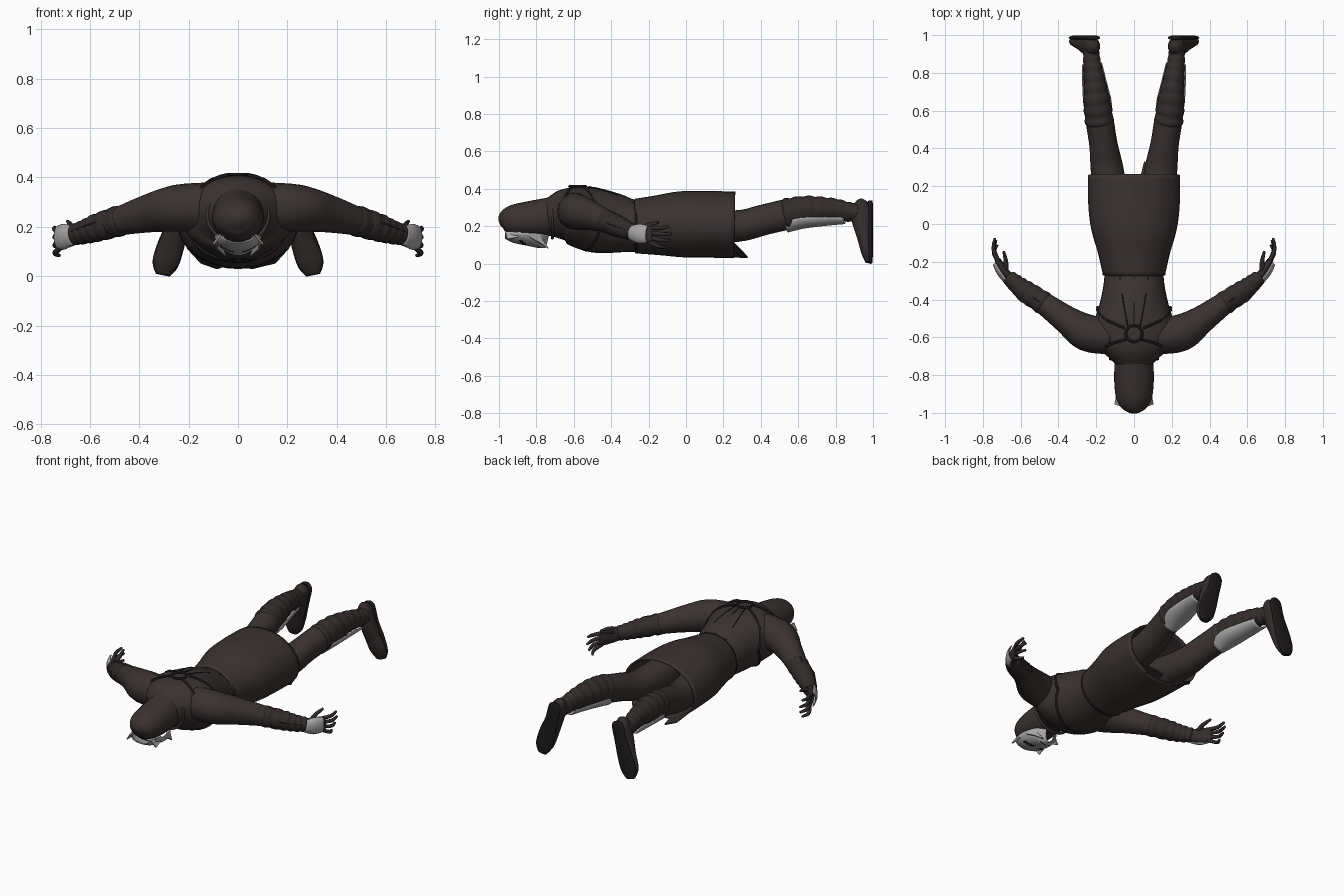
import bpy
import bmesh
from math import pi, cos, sin
from mathutils import Vector

cube = bpy.data.objects.get("Cube")
if cube:
    bpy.data.objects.remove(cube)


def material(name, *rgb):
    m = bpy.data.materials.new(name)
    m.use_nodes = True
    m.diffuse_color = (*rgb, 1)
    node = next(n for n in m.node_tree.nodes if n.type == 'BSDF_PRINCIPLED')
    node.inputs["Base Color"].default_value = (*rgb, 1)
    return m


cloth = material("dark brown cloth", 0.042, 0.032, 0.031)
leather = material("darker leather", 0.032, 0.025, 0.024)
trim = material("black trim", 0.012, 0.010, 0.010)
steel = material("pale grey steel", 0.40, 0.40, 0.40)


def smooth_path(rows, sub):
    """Catmull-Rom through rows of numbers of equal length."""
    rows = [Vector(r) for r in rows]
    out = []
    for i in range(len(rows) - 1):
        p0, p1, p2 = rows[max(i - 1, 0)], rows[i], rows[i + 1]
        p3 = rows[min(i + 2, len(rows) - 1)]
        for k in range(sub):
            t = k / sub
            out.append(0.5 * (2 * p1 + (p2 - p0) * t
                              + (2 * p0 - 5 * p1 + 4 * p2 - p3) * t ** 2
                              + (3 * p1 - p0 - 3 * p2 + p3) * t ** 3))
    return out + [rows[-1]]


def loft(name, rows, mat, s=1, up=(0, 0, 1), arc=None, caps=True, sub=4,
         n=20, wraps=0, shell=0):
    """Skin elliptical rings (x, y, z, half width, half height)."""
    path = smooth_path(rows, sub)
    bm = bmesh.new()
    rings = []
    a0, a1 = arc or (0, 2 * pi)
    count = n + 1 if arc else n
    for i, row in enumerate(path):
        c = Vector(row[:3])
        tangent = Vector(path[min(i + 1, len(path) - 1)][:3]) - Vector(path[max(i - 1, 0)][:3])
        tangent.normalize()
        side = tangent.cross(Vector(up)).normalized()
        high = side.cross(tangent)
        grow = 1 + 0.10 * abs(sin(pi * wraps * i / (len(path) - 1)))
        ring = []
        for j in range(count):
            a = a0 + (a1 - a0) * j / n
            p = c + grow * (side * row[3] * cos(a) + high * row[4] * sin(a))
            ring.append(bm.verts.new((p.x * s, p.y, p.z)))
        rings.append(ring)
    for r, q in zip(rings, rings[1:]):
        for j in range(n):
            k = (j + 1) % count
            bm.faces.new((r[j], r[k], q[k], q[j]))
    if caps and not arc:
        bm.faces.new(rings[0])
        bm.faces.new(rings[-1])
    bmesh.ops.recalc_face_normals(bm, faces=bm.faces[:])
    return finish(name, bm, mat, shell)


def finish(name, bm, mat, shell=0, flat=False):
    me = bpy.data.meshes.new(name)
    bm.to_mesh(me)
    bm.free()
    me.materials.append(mat)
    me.polygons.foreach_set("use_smooth", [not flat] * len(me.polygons))
    ob = bpy.data.objects.new(name, me)
    bpy.context.collection.objects.link(ob)
    if shell:
        mod = ob.modifiers.new("thickness", 'SOLIDIFY')
        mod.thickness = shell
        mod.offset = 0
    return ob


def plate(name, pts, mat, s=1, shell=0.008):
    bm = bmesh.new()
    bm.faces.new([bm.verts.new((x * s, y, z)) for x, y, z in pts])
    return finish(name, bm, mat, shell, flat=True)


def cord(name, pts, r, mat, closed=False):
    cu = bpy.data.curves.new(name, 'CURVE')
    cu.dimensions = '3D'
    cu.bevel_depth = r
    cu.bevel_resolution = 1
    sp = cu.splines.new('POLY')
    sp.points.add(len(pts) - 1)
    for p, co in zip(sp.points, pts):
        p.co = (*co, 1)
    sp.use_cyclic_u = closed
    cu.materials.append(mat)
    ob = bpy.data.objects.new(name, cu)
    bpy.context.collection.objects.link(ob)


# Body and skirt
torso = [(0, -.75, .24, .09, .09), (0, -.70, .25, .14, .118), (0, -.64, .258, .205, .145),
         (0, -.57, .248, .235, .163), (0, -.48, .23, .20, .172), (0, -.38, .215, .172, .16),
         (0, -.28, .20, .157, .138), (0, -.20, .20, .165, .138)]
loft("torso", torso, cloth, n=32)
loft("skirt", [(0, -.27, .20, .160, .142), (0, -.15, .205, .188, .156), (0, -.03, .21, .222, .172),
               (0, .10, .21, .238, .174), (0, .26, .207, .239, .174)],
     cloth, n=32, caps=False, shell=.008)
for s, inner in ((1, .035), (-1, .065)):
    plate("skirt_front_flap", [(inner, .25, .037), (inner + .02, .33, .032), (.15, .31, .055),
                               (.205, .25, .115), (.12, .25, .057)], cloth, s)

# Straps laid over the torso surface
samples = smooth_path(torso, 6)


def on_torso(y, deg):
    row = min(samples, key=lambda r: abs(r[1] - y))
    a = deg * pi / 180
    return (row[3] * 1.02 * cos(a), y, row[2] + row[4] * 1.02 * sin(a))


def strap(name, y0, d0, y1, d1, r=.007, steps=14):
    cord(name, [on_torso(y0 + (y1 - y0) * i / steps, d0 + (d1 - d0) * i / steps)
                for i in range(steps + 1)], r, trim)


for m in (False, True):
    def side(d):
        return 180 - d if m else d
    strap("shoulder_strap", -.61, side(80), -.67, side(20))
    strap("under_arm_strap", -.55, side(78), -.44, side(0))
    strap("chest_strap", -.44, side(0), -.55, side(-90))
    strap("back_seam", -.54, side(82), -.28, side(62), .003)
strap("spine_seam", -.52, 90, -.28, 90, .003)
cord("waist_belt", [on_torso(-.265, d) for d in range(0, 360, 12)], .008, trim, True)
cord("back_ring", [(.043 * cos(a * pi / 12), -.58 + .043 * sin(a * pi / 12), .413)
                   for a in range(24)], .007, trim, True)

# Hood and collar
loft("hood", [(0, -.997, .215, .015, .015), (0, -.978, .222, .06, .054), (0, -.93, .23, .092, .082),
              (0, -.85, .235, .104, .096), (0, -.76, .245, .104, .102), (0, -.69, .26, .10, .10)],
     cloth, n=28)
cord("collar_seam", [(.125 * cos(a * pi / 16), -.715, .248 + .113 * sin(a * pi / 16))
                     for a in range(32)], .008, cloth, True)

# Face mask with dark slanted eye slits
mask = loft("face_mask", [(0, -.965, .165, .06, .03), (0, -.92, .165, .088, .052),
                          (0, -.85, .165, .092, .066), (0, -.78, .16, .075, .074),
                          (0, -.735, .15, .03, .066)],
            steel, arc=(pi, 2 * pi), sub=10, n=32, shell=.006)
mask.data.materials.append(trim)
for f in mask.data.polygons:
    x, y = abs(f.center.x), f.center.y
    eye = .02 < x < .072 and abs(y + .87 + .5 * (x - .045)) < .013
    mouth = x < .035 and abs(y + .785) < .004
    f.material_index = int(eye or mouth)

for s in (1, -1):
    # Mask points
    plate("mask_horn", [(.07, -.965, .17), (.10, -.955, .13), (.09, -.90, .14), (.085, -.88, .17)], steel, s)
    plate("mask_cheek_point", [(.09, -.87, .16), (.085, -.78, .11), (.05, -.735, .08),
                               (.08, -.79, .16)], steel, s)

    # Arm, wrapped forearm and hand
    loft("upper_arm", [(.12, -.60, .28, .09, .10), (.25, -.575, .275, .098, .095),
                       (.36, -.505, .255, .074, .078), (.47, -.425, .226, .06, .06),
                       (.52, -.395, .21, .055, .054)], cloth, s)
    loft("wrapped_forearm", [(.47, -.425, .226, .058, .058), (.56, -.365, .20, .054, .054),
                             (.62, -.32, .18, .045, .046), (.665, -.28, .168, .036, .04)],
         leather, s, sub=10, wraps=6)
    plate("forearm_guard", [(.48, -.47, .25), (.60, -.41, .21), (.675, -.325, .18),
                            (.62, -.33, .225), (.50, -.41, .282)], leather, s)
    loft("palm", [(.65, -.29, .168, .022, .036), (.69, -.245, .16, .022, .045),
                  (.72, -.195, .155, .017, .046), (.727, -.18, .155, .01, .04)], leather, s)
    loft("hand_plate", [(.667, -.295, .165, .024, .036), (.70, -.25, .16, .027, .051),
                        (.728, -.205, .157, .02, .045)],
         steel, s, arc=(-.45 * pi, .45 * pi), n=10, shell=.005)
    for i in range(4):
        z = .19 - .024 * i
        reach = (.105, .12, .11, .085)[i]
        loft("finger", [(.716, -.20, z, .011, .011), (.742, -.195 + reach * .5, z - .008 * i, .011, .011),
                        (.742 - .006 * i, -.195 + reach, z + .008 - .014 * i, .007, .007)],
             leather, s, n=8)
    loft("thumb", [(.68, -.25, .185, .014, .014), (.678, -.20, .205, .012, .012),
                   (.69, -.145, .222, .007, .007)], leather, s, n=8)

    # Leg, wrapped shin and shin guard
    loft("thigh", [(.11, .02, .205, .09, .10), (.14, .27, .20, .088, .085),
                   (.162, .42, .235, .075, .082), (.182, .55, .265, .074, .082),
                   (.19, .62, .28, .065, .075)], cloth, s)
    loft("wrapped_shin", [(.182, .53, .262, .071, .080), (.196, .65, .284, .067, .073),
                          (.212, .78, .288, .051, .058), (.225, .88, .275, .042, .048),
                          (.225, .945, .27, .038, .046)], leather, s, sub=12, wraps=9)
    loft("shin_guard", [(.178, .53, .222, .05, .055), (.19, .62, .245, .072, .056),
                        (.21, .75, .25, .062, .045), (.222, .85, .247, .05, .033)],
         steel, s, arc=(pi, 2 * pi), shell=.006)

    # Foot with sole
    loft("shoe", [(.213, .955, .338, .018, .02), (.218, .943, .31, .04, .045),
                  (.235, .94, .24, .044, .055), (.265, .953, .14, .05, .038),
                  (.293, .965, .06, .053, .028), (.303, .975, .008, .03, .015)],
         leather, s, up=(0, 1, 0))
    loft("sole", [(.213, .985, .335, .02, .012), (.218, .986, .31, .04, .013),
                  (.24, .986, .22, .043, .013), (.27, .986, .13, .054, .013),
                  (.295, .986, .05, .053, .013), (.305, .986, .004, .028, .011)],
         trim, s, up=(0, 1, 0))
